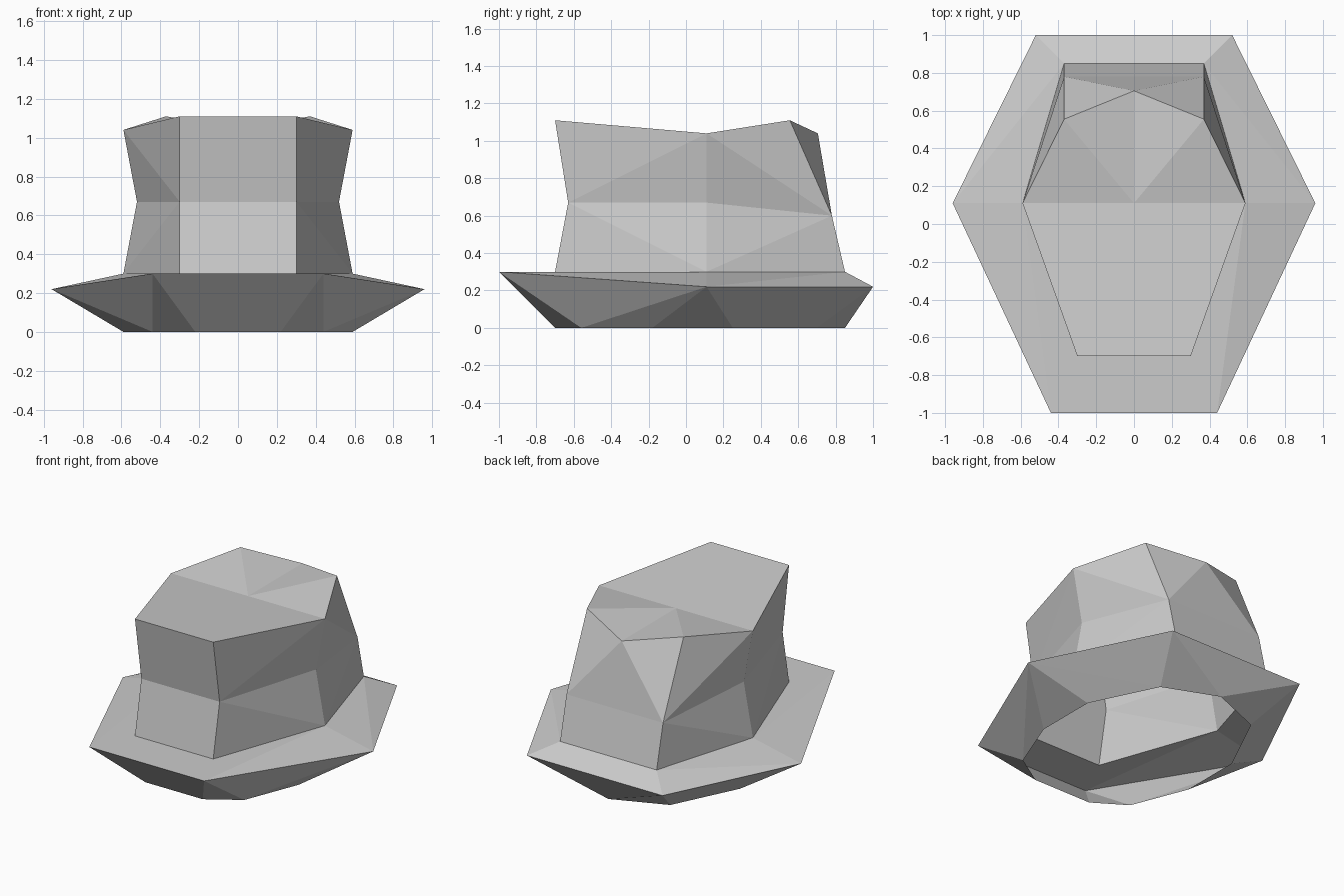
import bpy
import bmesh
import math

default = bpy.data.objects.get("Cube")
if default:
    bpy.data.objects.remove(default, do_unlink=True)

# Single felt colour
felt = bpy.data.materials.new("grey_felt")
felt.use_nodes = True
GREY = (0.6, 0.6, 0.6, 1.0)
felt.diffuse_color = GREY
felt.node_tree.nodes["Principled BSDF"].inputs["Base Color"].default_value = GREY


def stitch(bm, low, high, steps):
    """Join two rings with triangles; each step advances the low (l) or high (u) ring."""
    i = j = 0
    for step in steps:
        if step == "l":
            bm.faces.new((low[i], low[i + 1], high[j]))
            i += 1
        else:
            bm.faces.new((low[i], high[j + 1], high[j]))
            j += 1


def ring(bm, points):
    return [bm.verts.new(p) for p in points]


def finish(bm, name):
    """Merge flat facets, then mirror the half across the centre."""
    bmesh.ops.dissolve_limit(bm, angle_limit=math.radians(0.2),
                             verts=bm.verts, edges=bm.edges)
    mesh = bpy.data.meshes.new(name)
    bm.to_mesh(mesh)
    bm.free()
    mesh.materials.append(felt)
    obj = bpy.data.objects.new(name, mesh)
    bpy.context.collection.objects.link(obj)
    mirror = obj.modifiers.new("mirror", "MIRROR")
    mirror.use_axis[0] = True


# Half rings, from front centre round the +x side to back centre
hem = [(0, -.7, 0), (.22, -.7, 0), (.44, -.56, 0), (.59, -.18, 0),
       (.59, .25, 0), (.37, .7, 0), (0, .85, 0)]
rim = [(0, -1, .3), (.44, -1, .3), (.96, .11, .22), (.52, 1, .22), (0, 1, .22)]
base = [(0, -.7, .3), (.3, -.7, .3), (.59, .11, .3), (.37, .85, .3), (0, .85, .3)]
waist = [(0, -.63, .67), (.3, -.63, .67), (.52, .11, .67), (.37, .78, .6), (0, .78, .6)]
top = [(0, -.7, 1.11), (.3, -.7, 1.11), (.59, .11, 1.04), (.37, .555, 1.11), (0, .705, 1.04)]

# Crown: pinched walls and a creased top, open underneath
bm = bmesh.new()
b, w, t = (ring(bm, r) for r in (base, waist, top))
stitch(bm, b, w, "lululullu".replace("lululullu", "luluullu"))
stitch(bm, w, t, "luulluul")
crease = bm.verts.new((0, .11, 1.04))
bm.faces.new((crease, t[0], t[1], t[2]))
bm.faces.new((crease, t[2], t[3]))
bm.faces.new((crease, t[3], t[4]))
finish(bm, "crown")

# Brim: upper surface and the tapering underside, open at the hem
bm = bmesh.new()
h, r, b = (ring(bm, p) for p in (hem, rim, base))
stitch(bm, r, b, "luulullu")
stitch(bm, h, r, "lululllulu")
finish(bm, "brim")
